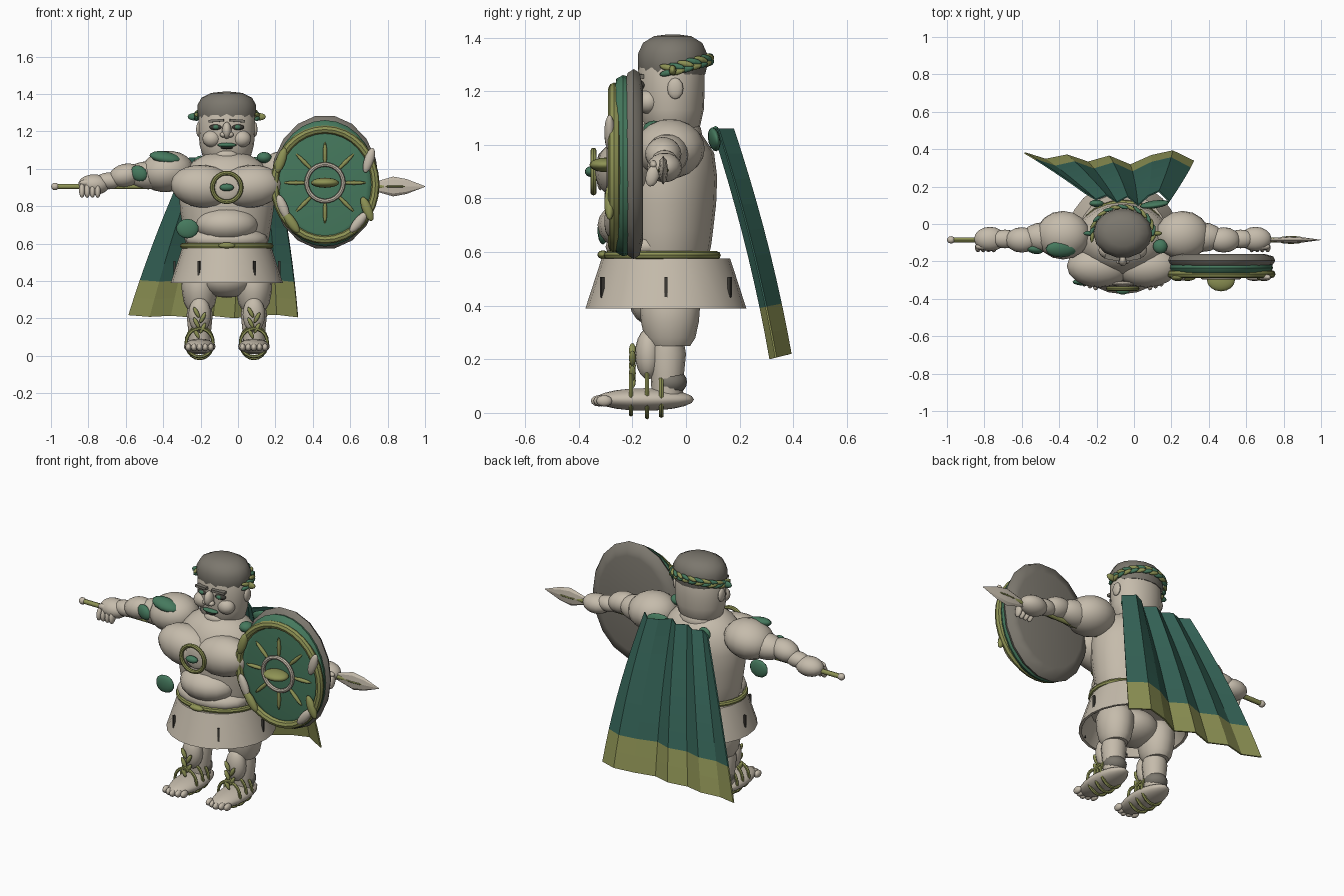
import bpy, bmesh, math
from mathutils import Matrix, Vector

if "Cube" in bpy.data.objects:
    bpy.data.objects.remove(bpy.data.objects["Cube"])

CX = -0.06  # body centre line
R = math.radians


def mat(name, rgb):
    m = bpy.data.materials.new(name)
    m.diffuse_color = (*rgb, 1)
    m.use_nodes = True
    m.node_tree.nodes["Principled BSDF"].inputs["Base Color"].default_value = m.diffuse_color
    return m


STONE = mat("pale_stone", (0.56, 0.50, 0.41))
DARK = mat("dark_stone", (0.20, 0.185, 0.155))
TEAL = mat("cape_teal", (0.035, 0.125, 0.095))
GREEN = mat("leaf_green", (0.06, 0.19, 0.11))
OLIVE = mat("olive", (0.27, 0.29, 0.09))
BLACK = mat("dark_line", (0.045, 0.042, 0.035))


def add(name, bm, m, loc=(0, 0, 0), rot=(0, 0, 0), scale=(1, 1, 1)):
    bmesh.ops.recalc_face_normals(bm, faces=bm.faces)
    me = bpy.data.meshes.new(name)
    bm.to_mesh(me)
    bm.free()
    me.materials.append(m)
    ob = bpy.data.objects.new(name, me)
    ob.location, ob.scale = loc, scale
    ob.rotation_euler = [R(a) for a in rot]
    bpy.context.collection.objects.link(ob)
    return ob


def ball(name, loc, scale, m, rot=(0, 0, 0), n=16):
    bm = bmesh.new()
    bmesh.ops.create_uvsphere(bm, u_segments=n, v_segments=max(6, n * 5 // 8), radius=1)
    return add(name, bm, m, loc, rot, scale)


def box(name, loc, size, m, rot=(0, 0, 0)):
    bm = bmesh.new()
    bmesh.ops.create_cube(bm, size=1)
    return add(name, bm, m, loc, rot, size)


def lathe(name, prof, m, loc=(0, 0, 0), rot=(0, 0, 0), scale=(1, 1, 1), n=20):
    """Closed round body from (radius, height) pairs."""
    bm = bmesh.new()
    loops = [[bm.verts.new((r * math.cos(2 * math.pi * i / n), r * math.sin(2 * math.pi * i / n), z))
              for i in range(n)] for r, z in prof]
    for a, b in zip(loops, loops[1:]):
        for i in range(n):
            bm.faces.new((a[i], a[(i + 1) % n], b[(i + 1) % n], b[i]))
    bm.faces.new(loops[0][::-1])
    bm.faces.new(loops[-1])
    return add(name, bm, m, loc, rot, scale)


def ring(name, loc, rx, ry, t, m, rot=(0, 0, 0), n=28, k=8):
    """Oval hoop in the local xy plane."""
    bm = bmesh.new()
    g = []
    for i in range(n):
        a = 2 * math.pi * i / n
        g.append([bm.verts.new(((rx + t * math.cos(2 * math.pi * j / k)) * math.cos(a),
                                (ry + t * math.cos(2 * math.pi * j / k)) * math.sin(a),
                                t * math.sin(2 * math.pi * j / k))) for j in range(k)])
    for i in range(n):
        for j in range(k):
            p, q = g[i], g[(i + 1) % n]
            bm.faces.new((p[j], q[j], q[(j + 1) % k], p[(j + 1) % k]))
    return add(name, bm, m, loc, rot)


# torso, chest and belly
lathe("torso", [(.20, .55), (.225, .62), (.235, .68), (.25, .78), (.255, .88), (.24, .97),
                (.18, 1.04), (.11, 1.08)], STONE, (CX, -.08, 0), scale=(1, .77, 1))
ball("belly", (CX, -.19, .70), (.17, .14, .10), STONE)
ball("lower_belly", (CX, -.15, .62), (.22, .15, .08), STONE)
ball("pelvis", (CX, -.08, .41), (.15, .13, .10), STONE)
for s in (-1, 1):
    ball("pectoral", (CX + s * .125, -.225, .905), (.175, .115, .115), STONE, (0, s * -6, 0))

# chest medallion
ring("medallion_rim", (CX, -.345, .90), .077, .077, .012, OLIVE, (90, 0, 0))
ball("medallion_gem", (CX, -.355, .90), (.038, .022, .02), GREEN)
ball("medallion_back", (CX, -.32, .90), (.07, .015, .07), STONE)

# skirt, belt and pleat slits
lathe("skirt", [(.24, .575), (.30, .39), (.285, .39), (.23, .50)], STONE, (CX, -.075, 0), n=24)
ring("belt", (CX, -.09, .588), .235, .205, .015, OLIVE)
ball("belt_buckle", (CX, -.31, .59), (.045, .02, .016), OLIVE)
for a in (-122, -58, 180, 0, 122, 58):
    c, d = math.cos(R(a)), math.sin(R(a))
    box("skirt_slit", (CX + .28 * c, -.075 + .28 * d, .452), (.012, .012, .11), BLACK, (0, 0, a))

# legs, feet and sandals
for s in (-1, 1):
    x = CX + s * .145
    lathe("thigh", [(.08, .46), (.105, .41), (.10, .34), (.088, .28), (.07, .25)], STONE,
          (x, -.06, 0), scale=(.95, 1.08, 1), n=16)
    lathe("calf", [(.06, .28), (.07, .22), (.062, .14), (.058, .07)], STONE, (x, -.07, 0), n=16)
    ball("shin", (x, -.14, .22), (.06, .05, .095), STONE)
    ball("ankle_cuff", (x, -.06, .115), (.066, .064, .05), DARK)
    ball("foot", (x, -.155, .05), (.085, .185, .042), STONE)
    for i in range(5):
        k = i - 2
        ball("toe", (x + k * .03, -.325 + abs(k) * .01, .045), (.017, .03, .021), STONE, n=10)
    for y, h in ((-.205, .075), (-.145, .085), (-.092, .08)):
        ring("sandal_strap", (x, y, .07), .072, h, .009, OLIVE, (90, 0, 0), 20, 6)
    for i in range(5):
        t = 1 if i % 2 else -1
        ball("shin_leaf", (x + t * .017, -.2, .12 + i * .028), (.012, .013, .032), OLIVE, (0, t * 28, 0), 10)

# arms and hands
for s in (-1, 1):
    def ax(d):
        return CX + s * d
    ball("shoulder", (ax(.32), -.06, .985), (.145, .13, .11), STONE, (0, s * 8, 0))
    ball("upper_arm", (ax(.42), -.07, .965), (.12, .08, .075), STONE)
    ball("forearm", (ax(.54), -.085, .965), (.09, .068, .062), STONE, (0, s * 12, 0))
    ball("wrist", (ax(.63), -.08, .935), (.075, .05, .045), STONE)
    ball("hand", (ax(.71), -.08, .915), (.085, .065, .055), STONE)
    for i in range(4):
        ball("finger", (ax(.69 + i * .028), -.125, .885), (.017, .025, .042), STONE, (-15, 0, 0), 10)
    ball("thumb", (ax(.75), -.12, .925), (.04, .018, .018), STONE, n=10)

# spear
lathe("spear_shaft", [(.014, -.98), (.014, .78)], OLIVE, (0, -.085, .905), (0, 90, 0), n=10)
ball("spear_butt", (-.978, -.085, .905), (.022, .02, .02), STONE, n=10)
lathe("spear_head", [(.016, .70), (.03, .75), (.053, .83), (.04, .90), (.002, 1.0)], STONE,
      (0, -.085, .905), (0, 90, 0), (1, .35, 1), 8)
ball("spear_ridge", (.84, -.085, .905), (.08, .022, .008), OLIVE, n=10)

# head, neck and hair
lathe("head", [(.05, 1.01), (.095, 1.03), (.13, 1.07), (.146, 1.13), (.15, 1.20), (.15, 1.29),
               (.12, 1.36), (.04, 1.39)], STONE, (CX, -.055, 0), scale=(1, .83, 1))
ball("neck", (CX, -.05, 1.04), (.12, .11, .08), STONE)
lathe("hair_cap", [(.148, 1.262), (.157, 1.29), (.157, 1.34), (.135, 1.38), (.085, 1.405), (.02, 1.412)],
      DARK, (CX, -.05, 0), scale=(1, .84, 1), n=14)

# face
for s in (-1, 1):
    box("brow", (CX + s * .055, -.178, 1.257), (.08, .03, .014), DARK, (0, s * 4, s * 10))
    ball("eye", (CX + s * .058, -.165, 1.222), (.036, .02, .016), BLACK, n=12)
    ball("iris", (CX + s * .058, -.177, 1.222), (.018, .012, .012), GREEN, n=10)
    ball("cheek", (CX + s * .08, -.14, 1.16), (.05, .045, .045), STONE)
    ball("ear", (CX + s * .15, -.04, 1.21), (.015, .03, .04), STONE, n=10)
    ball("nostril", (CX + s * .02, -.195, 1.182), (.018, .02, .015), STONE, n=10)
ball("nose", (CX, -.19, 1.205), (.025, .035, .045), STONE)
ball("mouth", (CX, -.176, 1.127), (.052, .02, .012), GREEN, n=12)
ball("lower_lip", (CX, -.172, 1.112), (.035, .02, .008), BLACK, n=10)
ball("chin", (CX, -.145, 1.07), (.06, .035, .035), STONE)

# laurel wreath round the back of the head
for row in range(2):
    for i in range(15):
        a = R(-8 + i * 196 / 14)
        c, d = math.cos(a), math.sin(a)
        ball("wreath_leaf", (CX + .165 * c, -.05 + .142 * d, 1.268 + .04 * max(d, 0) + row * .02),
             (.032, .011, .012), (GREEN, OLIVE)[(i + row) % 2],
             (0, 12 if row else -12, math.degrees(a) + 75), 8)
for s in (-1, 1):
    ball("wreath_tip", (CX + s * .175, -.05, 1.278), (.036, .014, .02), (OLIVE, GREEN)[s < 0], n=10)

# shield, stacked from back to front
SX, SZ = .465, .915
lathe("shield_back", [(.80, -.035), (.96, -.022), (1, 0), (.96, .022), (.80, .04)], DARK,
      (SX, -.195, .928), (90, 0, 0), (.29, .36, 1), 18)
lathe("shield_face", [(.98, .21), (1, .235), (.96, .26), (.8, .268)], GREEN,
      (SX, 0, .922), (90, 0, 0), (.278, .338, 1), 28)
ring("shield_rim", (SX, -.268, SZ), .27, .295, .022, OLIVE, (90, 0, 0), 32)
ring("sun_ring", (SX, -.285, SZ + .01), .098, .098, .012, STONE, (90, 0, 0))
ball("shield_boss", (SX, -.30, SZ + .01), (.075, .06, .027), OLIVE)
for i in range(8):
    a = i * math.pi / 4
    ball("sun_ray", (SX + .155 * math.cos(a), -.275, SZ + .01 + .155 * math.sin(a)),
         (.065, .012, .011), OLIVE, (0, -math.degrees(a), 0), 8)
for dx, dz, tilt, m in ((-.235, .13, 18, OLIVE), (.235, .13, 18, STONE), (-.225, -.12, -22, STONE),
                        (.225, -.13, -22, OLIVE), (-.18, -.20, -35, OLIVE), (.18, -.20, 40, STONE)):
    ball("shield_leaf", (SX + dx, -.285, SZ + dz), (.026, .02, .07), m, (0, tilt, 0), 12)

# loose leaves on the shoulder, arm and waist
for loc, sc, rot in (((-.39, -.135, 1.06), (.085, .045, .03), (20, 10, 0)),
                     ((-.53, -.135, .975), (.05, .025, .04), (0, 30, -10)),
                     ((-.27, -.31, .68), (.06, .02, .052), (0, 0, 0)),
                     ((.14, -.12, 1.06), (.04, .04, .03), (0, 0, 0)),
                     ((.11, .105, 1.02), (.08, .02, .045), (10, 0, 8)),
                     ((-.20, .11, 1.03), (.04, .02, .04), (0, 0, 0))):
    ball("leaf", loc, sc, GREEN, rot, 12)

# pleated cape with an olive hem
bm = bmesh.new()
FOLD = (.03, -.005, .018, -.02, .012, -.035, .015, .04, -.015)
ROWS, grid = 9, []
for j in range(ROWS + 1):
    t = j / ROWS
    left = -.26 - .39 * t + .065 * t * t
    right = .19 + .19 * t - .06 * t * t
    y = .135 + .28 * t - .065 * t * t
    z = 1.06 - .85 * t
    grid.append([bm.verts.new((left + (right - left) * i / 8, y + f, z + f * .25 * t))
                 for i, f in enumerate(FOLD)])
for j in range(ROWS):
    for i in range(8):
        f = bm.faces.new((grid[j][i], grid[j][i + 1], grid[j + 1][i + 1], grid[j + 1][i]))
        f.material_index = int(j >= 7)
cape = add("cape", bm, TEAL)
cape.data.materials.append(OLIVE)
sol = cape.modifiers.new("thickness", "SOLIDIFY")
sol.thickness, sol.offset = .008, 0

# smooth shading with kept edges
for ob in bpy.context.scene.objects:
    ob.select_set(True)
bpy.context.view_layer.objects.active = cape
bpy.ops.object.shade_smooth_by_angle(angle=R(36))
cape.data.polygons.foreach_set("use_smooth", [False] * len(cape.data.polygons))
